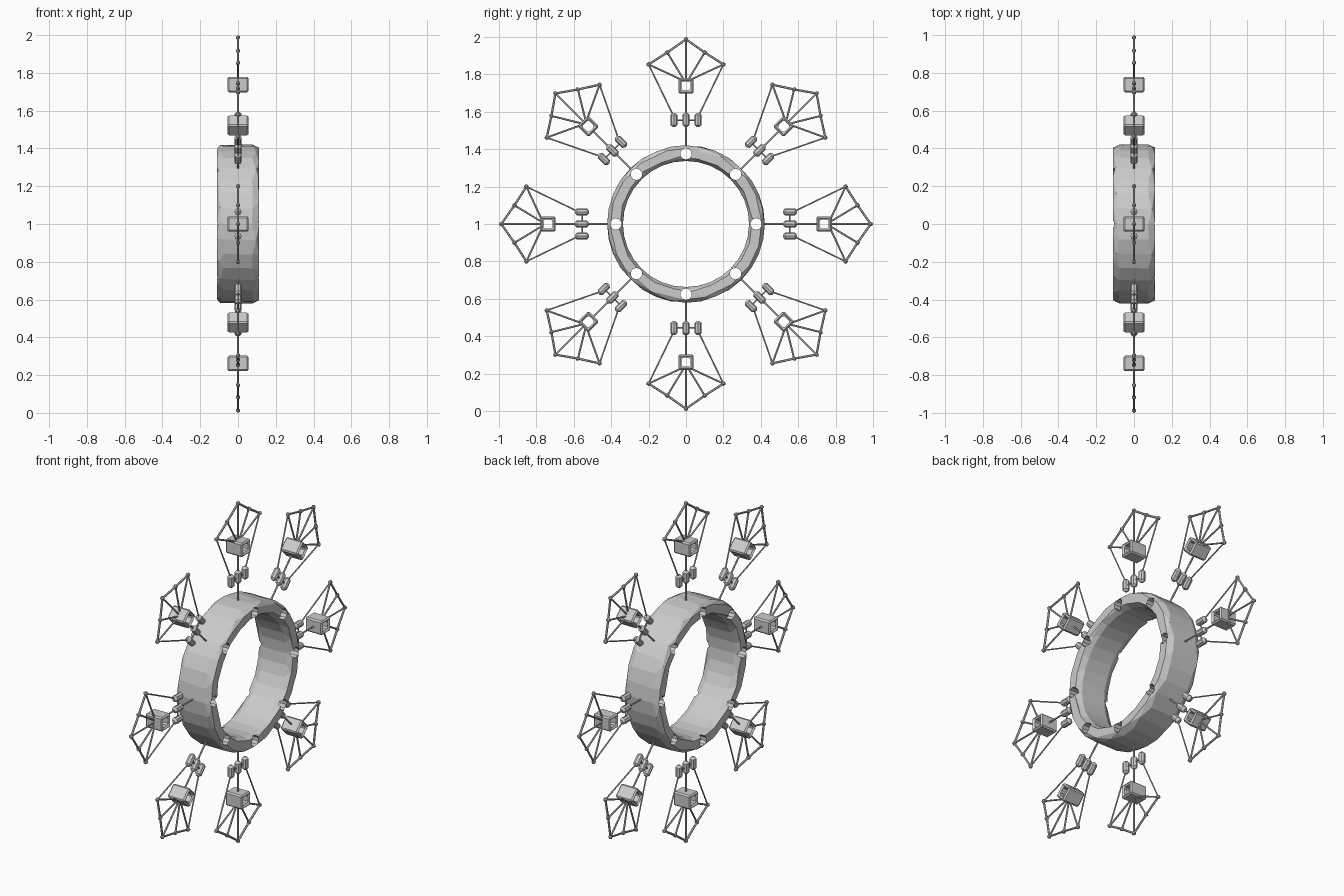
import bpy, bmesh, math
from mathutils import Matrix, Vector

if "Cube" in bpy.data.objects:
    bpy.data.objects.remove(bpy.data.objects["Cube"])

CENTRE = Matrix.Translation((0, 0, 1))


def add_object(name, bm, matrix=CENTRE):
    bmesh.ops.recalc_face_normals(bm, faces=bm.faces[:])
    mesh = bpy.data.meshes.new(name)
    bm.to_mesh(mesh)
    bm.free()
    ob = bpy.data.objects.new(name, mesh)
    bpy.context.collection.objects.link(ob)
    ob.matrix_world = matrix
    return ob


def copy_object(ob, name, matrix):
    new = ob.copy()
    new.name = name
    bpy.context.collection.objects.link(new)
    new.matrix_world = matrix
    return new


def loop_band(bm, profile, sides, start=0.0, z=0.0):
    """Sweep a closed (x, radius) profile around the x axis."""
    rings = []
    for i in range(sides):
        a = start + math.tau * i / sides
        rings.append([bm.verts.new((x, r * math.sin(a), r * math.cos(a) + z)) for x, r in profile])
    n = len(profile)
    for i in range(sides):
        p, q = rings[i], rings[(i + 1) % sides]
        for j in range(n):
            bm.faces.new((p[j], p[(j + 1) % n], q[(j + 1) % n], q[j]))


def rod(bm, a, b, radius, sides=6):
    a, b = Vector(a), Vector(b)
    d = b - a
    m = Matrix.Translation((a + b) / 2) @ d.to_track_quat('Z', 'Y').to_matrix().to_4x4()
    bmesh.ops.create_cone(bm, cap_ends=True, segments=sides, radius1=radius,
                          radius2=radius, depth=d.length, matrix=m)


# Central ring: rounded band, faceted, with eight holes running along x
quarter = [(0.112, 0.398), (0.104, 0.410), (0.086, 0.418), (0.055, 0.423)]
half = quarter + [(-x, r) for x, r in reversed(quarter)]
profile = half + [(x, 0.758 - r) for x, r in reversed(half)]
bm = bmesh.new()
loop_band(bm, profile, 32)
ring = add_object("central_ring", bm)
dec = ring.modifiers.new("facets", 'DECIMATE')
dec.ratio = 0.42

bm = bmesh.new()
for i in range(8):
    a = math.tau * i / 8
    y, z = 0.375 * math.sin(a), 0.375 * math.cos(a)
    rod(bm, (-0.2, y, z), (0.2, y, z), 0.031, 10)
cutter = add_object("ring_hole_cutter", bm)
cutter.hide_render = True
cut = ring.modifiers.new("holes", 'BOOLEAN')
cut.operation = 'DIFFERENCE'
cut.solver = 'EXACT'
cut.object = cutter
bpy.context.view_layer.objects.active = ring
ring.select_set(True)
for m in list(ring.modifiers):
    bpy.ops.object.modifier_apply(modifier=m.name)
bpy.data.objects.remove(cutter)

# Petal frame: spoke, fan of rods, rim and node beads (modelled pointing up)
tips = [(0, -0.2, 0.853), (0, -0.1, 0.917), (0, 0, 0.987), (0, 0.1, 0.917), (0, 0.2, 0.853)]
bm = bmesh.new()
rod(bm, (0, 0, 0.41), (0, 0, 0.71), 0.005)
rod(bm, (0, -0.065, 0.555), (0, 0.065, 0.555), 0.004)
for p in tips:
    rod(bm, (0, p[1] * 0.12, 0.771), p, 0.005)
    bmesh.ops.create_icosphere(bm, subdivisions=1, radius=0.013, matrix=Matrix.Translation(p))
for p, q in zip(tips, tips[1:]):
    rod(bm, p, q, 0.006)
for s in (-1, 1):
    rod(bm, (0, s * 0.2, 0.853), (0, s * 0.068, 0.58), 0.004)
frame = add_object("petal_frame", bm)

# Square block with a window through it
bm = bmesh.new()
k = math.sqrt(2)
loop_band(bm, [(0.055, 0.041 * k), (-0.055, 0.041 * k), (-0.055, 0.024 * k), (0.055, 0.024 * k)],
          4, math.pi / 4, 0.738)
block = add_object("petal_block", bm)
bev = block.modifiers.new("bevel", 'BEVEL')
bev.width = 0.008
bev.segments = 1

# Three bevelled beads at the foot of the petal
bm = bmesh.new()
for y in (-0.065, 0, 0.065):
    rod(bm, (0, y, 0.519), (0, y, 0.594), 0.019, 8)
beads = add_object("petal_beads", bm)
bev = beads.modifiers.new("bevel", 'BEVEL')
bev.width = 0.011
bev.segments = 1
bev.limit_method = 'ANGLE'
bev.angle_limit = math.radians(60)

# Repeat the petal eight times around the ring
for i in range(1, 8):
    turn = CENTRE @ Matrix.Rotation(math.tau * i / 8, 4, 'X')
    for part in (frame, block, beads):
        copy_object(part, f"{part.name}_{i}", turn)
